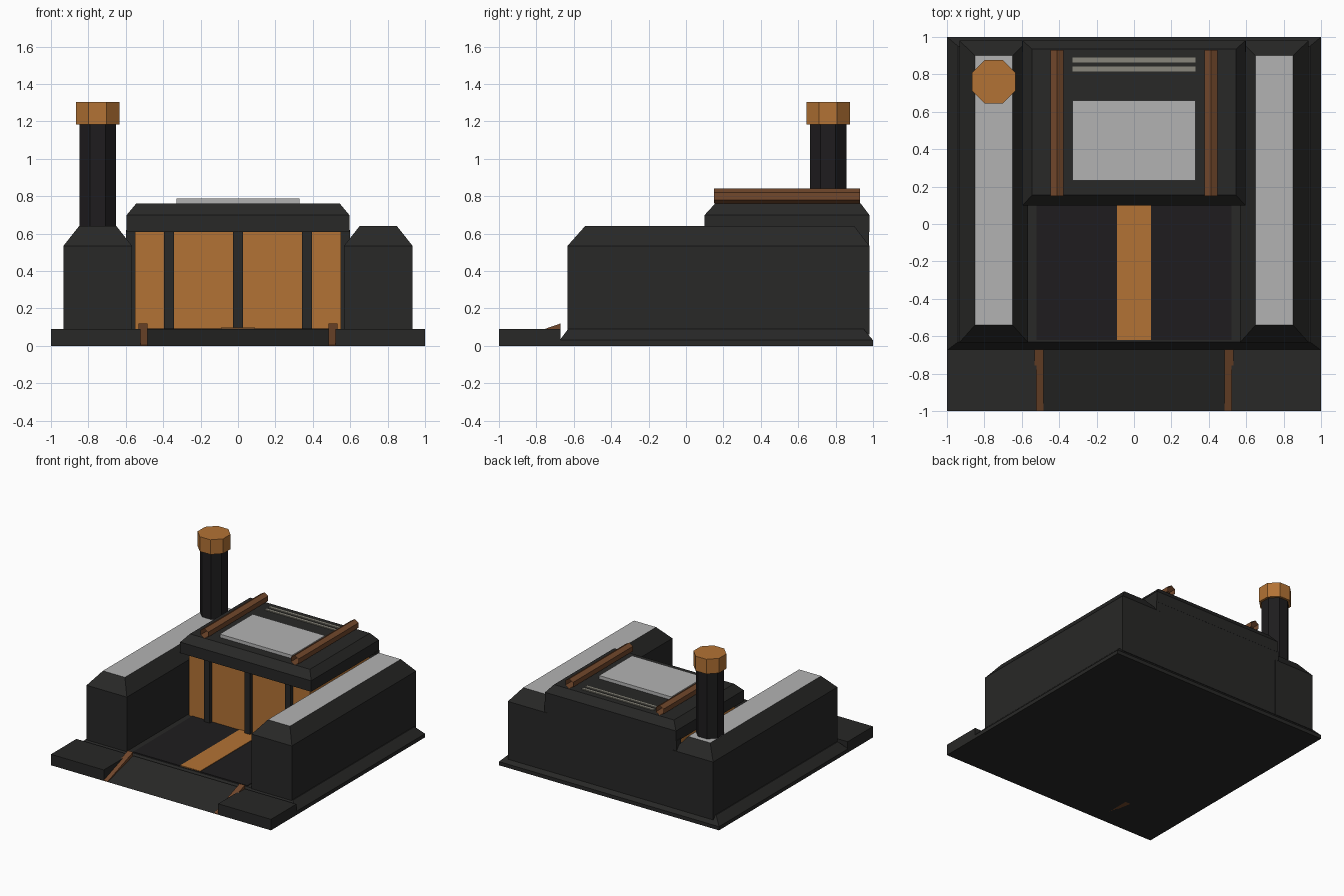
import bpy, bmesh, math

if "Cube" in bpy.data.objects:
    bpy.data.objects.remove(bpy.data.objects["Cube"])


def material(name, r, g, b):
    m = bpy.data.materials.new(name)
    m.diffuse_color = (r, g, b, 1)
    m.use_nodes = True
    m.node_tree.nodes["Principled BSDF"].inputs["Base Color"].default_value = m.diffuse_color
    return m


DARK = material("dark_metal", .021, .021, .020)
BLACK = material("black_floor", .013, .012, .013)
ORANGE = material("orange", .45, .17, .035)
BROWN = material("brown", .17, .065, .025)
GREY = material("light_grey", .45, .45, .45)
SLAT = material("slat_grey", .25, .24, .20)


def finish(name, bm, *mats):
    bmesh.ops.recalc_face_normals(bm, faces=bm.faces)
    me = bpy.data.meshes.new(name)
    bm.to_mesh(me)
    bm.free()
    for m in mats:
        me.materials.append(m)
    ob = bpy.data.objects.new(name, me)
    bpy.context.collection.objects.link(ob)
    return ob


def loft(name, rings, *mats, caps=True):
    """Join matching rings of points; a second material colours the last cap."""
    bm = bmesh.new()
    vs = [[bm.verts.new(p) for p in ring] for ring in rings]
    n = len(vs[0])
    for a, b in zip(vs, vs[1:]):
        for i in range(n):
            j = (i + 1) % n
            bm.faces.new((a[i], a[j], b[j], b[i]))
    if caps:
        bm.faces.new(vs[0])
        bm.faces.new(vs[-1]).material_index = len(mats) - 1
    return finish(name, bm, *mats)


def rect(cx, hx, y0, y1, z):
    return [(cx - hx, y0, z), (cx + hx, y0, z), (cx + hx, y1, z), (cx - hx, y1, z)]


def box(name, cx, hx, y0, y1, z0, z1, mat):
    return loft(name, [rect(cx, hx, y0, y1, z0), rect(cx, hx, y0, y1, z1)], mat)


def wedge(name, cx, hx, profile, mat):
    """Side profile in y, z extruded across x."""
    return loft(name, [[(cx + d, y, z) for y, z in profile] for d in (-hx, hx)], mat)


def octagon(name, cx, cy, flat_r, z0, z1, mat):
    r = flat_r / math.cos(math.pi / 8)
    angles = [math.pi / 8 + k * math.pi / 4 for k in range(8)]
    loft(name, [[(cx + r * math.cos(a), cy + r * math.sin(a), z) for a in angles]
                for z in (z0, z1)], mat)


# Base slab with chamfered rim, and the entry ramp
loft("base", [rect(0, 1, -.675, 1, 0), rect(0, 1, -.675, 1, .03),
              rect(0, .94, -.63, .95, .09)], DARK)
wedge("ramp", 0, .52, [(-1, 0), (-.67, 0), (-.67, .09)], DARK)

# Forecourt floor and guide stripe
box("forecourt_floor", 0, .52, -.62, .16, .085, .094, BLACK)
box("guide_stripe", 0, .09, -.62, .15, .09, .098, ORANGE)

for s, side in ((-1, "left"), (1, "right")):
    # Apron block and ramp rail
    box(side + "_apron", s * .76, .24, -1, -.67, 0, .09, DARK)
    wedge(side + "_ramp_rail", s * .508, .024,
          [(-1, 0), (-.67, 0), (-.67, .12), (-1, .005)], BROWN)
    # Wing with bevelled shoulders and a pale top
    loft(side + "_wing", [rect(s * .75, .183, -.633, .98, .06),
                          rect(s * .75, .183, -.633, .98, .535),
                          rect(s * .75, .1, -.54, .9, .64)], DARK, GREY)
    # Door pillar
    box(side + "_door_pillar", s * .368, .027, .12, .2, .09, .62, DARK)
    # Open-ended hexagonal roof beam
    hexagon = [math.pi / 2 + k * math.pi / 3 for k in range(6)]
    loft(side + "_roof_beam",
         [[(s * .411 + .04 * math.cos(a), y, .80 + .04 * math.sin(a)) for a in hexagon]
          for y in (.15, .93)], BROWN, caps=False)

# Central hall: orange doors, middle pillar, back wall, roof
box("hall_doors", 0, .55, .15, .93, .09, .63, ORANGE)
box("middle_door_pillar", 0, .026, .12, .2, .09, .62, DARK)
box("back_wall", 0, .6, .92, .979, .06, .62, DARK)
loft("roof", [rect(0, .595, .1, .98, .61), rect(0, .595, .1, .98, .70),
              rect(0, .545, .155, .935, .76)], DARK)

# Roof panel and vent slats
box("roof_panel", 0, .328, .232, .66, .75, .787, GREY)
for i, y in enumerate((.815, .863)):
    box(f"vent_slat_{i + 1}", 0, .328, y, y + .026, .75, .768, SLAT)

# Chimney and cap
octagon("chimney", -.75, .76, .098, .6, 1.19, BLACK)
octagon("chimney_cap", -.75, .76, .116, 1.183, 1.304, ORANGE)
